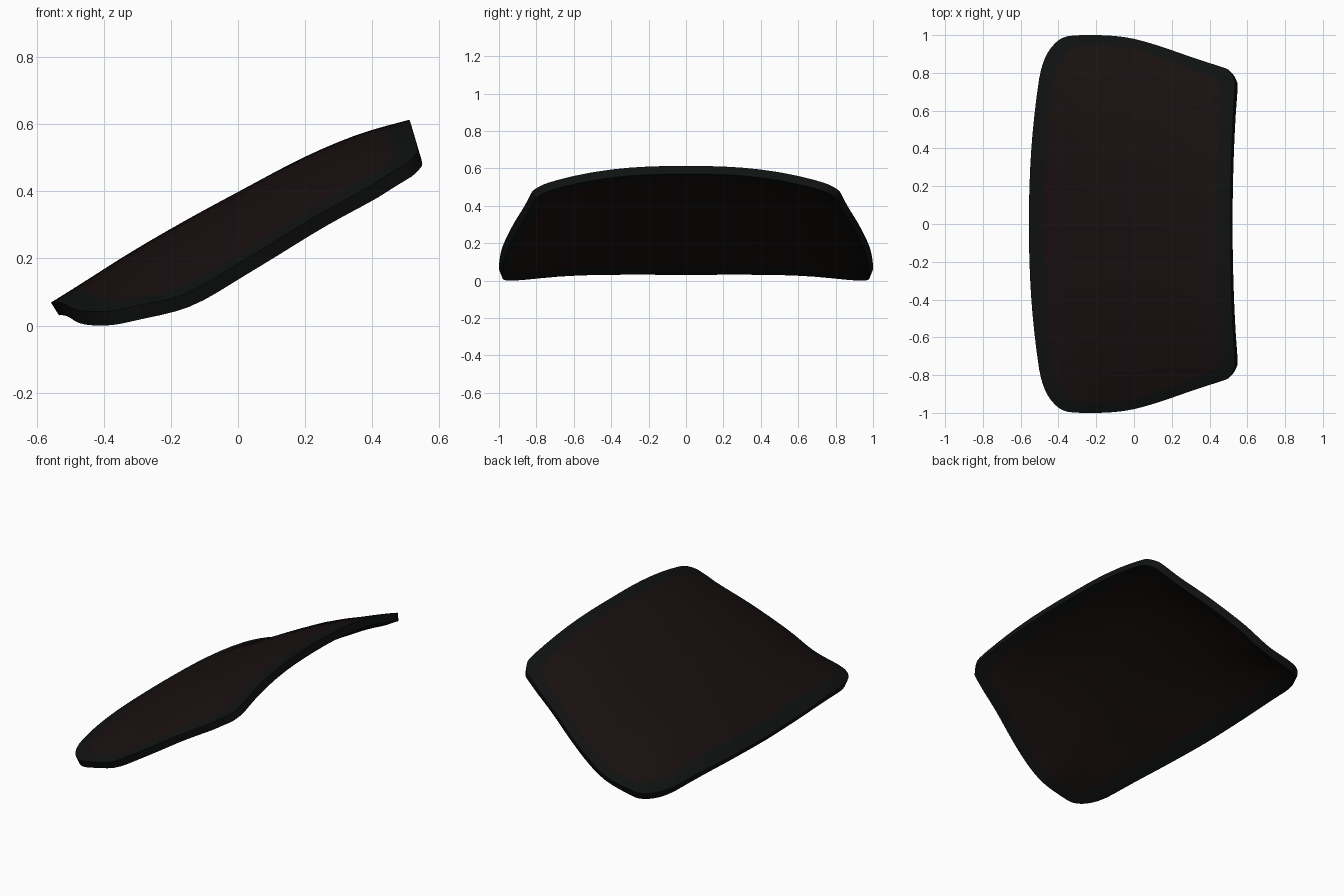
import bpy, bmesh

if "Cube" in bpy.data.objects:
    bpy.data.objects.remove(bpy.data.objects["Cube"])


def smooth_curve(pts, x):
    """Cubic Hermite interpolation through (x, value) points."""
    def slope(i):
        a, b = pts[max(i - 1, 0)], pts[min(i + 1, len(pts) - 1)]
        return (b[1] - a[1]) / (b[0] - a[0])
    x = min(max(x, pts[0][0]), pts[-1][0])
    i = 0
    while i < len(pts) - 2 and x > pts[i + 1][0]:
        i += 1
    h = pts[i + 1][0] - pts[i][0]
    t = (x - pts[i][0]) / h
    return ((2*t**3 - 3*t**2 + 1) * pts[i][1] + (t**3 - 2*t**2 + t) * h * slope(i)
            + (3*t**2 - 2*t**3) * pts[i + 1][1] + (t**3 - t**2) * h * slope(i + 1))


def material(name, rgb):
    m = bpy.data.materials.new(name)
    m.diffuse_color = (*rgb, 1)
    m.use_nodes = True
    m.node_tree.nodes["Principled BSDF"].inputs["Base Color"].default_value = m.diffuse_color
    return m


# Centre-line height, and how far the sheet droops towards its sides
CENTRE = [(-.558, .06), (-.47, .115), (-.32, .21), (-.16, .303), (0, .39),
          (.2, .495), (.36, .562), (.51, .605), (.56, .617)]
DROOP = [(-.558, .06), (-.47, .107), (-.32, .164), (-.16, .218), (0, .225),
         (.2, .242), (.38, .248), (.48, .217), (.54, .205)]


def height(x, y):
    return smooth_curve(CENTRE, x) - smooth_curve(DROOP, x) * abs(y) ** 2.5


# Half of the plan outline, from the lower edge round to the upper edge
HALF = [(-.557, 0), (-.554, .18), (-.545, .38), (-.527, .58), (-.502, .77),
        (-.482, .85), (-.458, .905), (-.42, .955), (-.375, .987), (-.32, .998),
        (-.24, 1), (-.16, .999), (-.08, .993), (0, .98), (.1, .953), (.2, .92),
        (.3, .885), (.4, .852), (.485, .824), (.508, .808), (.527, .775),
        (.535, .735), (.526, .6), (.517, .4), (.512, .2), (.51, 0)]
# Subdivide each span once with a Catmull-Rom midpoint
n = len(HALF)
fine = []
for i in range(n - 1):
    p0, p1, p2, p3 = (HALF[min(max(i + k, 0), n - 1)] for k in (-1, 0, 1, 2))
    if i == 0:
        p0 = (p2[0], -p2[1])
    if i == n - 2:
        p3 = (p1[0], -p1[1])
    fine += [p1, tuple((9 * (p1[k] + p2[k]) - p0[k] - p3[k]) / 16 for k in (0, 1))]
fine.append(HALF[-1])
outline = fine + [(x, -y) for x, y in reversed(fine[1:-1])]

# Concentric rings: border band outside, glass inside
BORDER = [(1, 1), (.93, .972), (.86, .945)]
GLASS = [(.86 * k / 9, .945 * k / 9) for k in range(8, 0, -1)]
bm = bmesh.new()
rings = [[bm.verts.new((x * sx, y * sy, height(x * sx, y * sy))) for x, y in outline]
         for sx, sy in BORDER + GLASS]
hub = bm.verts.new((0, 0, height(0, 0)))
count = len(outline)
for r in range(len(rings)):
    for i in range(count):
        j = (i + 1) % count
        if r + 1 < len(rings):
            f = bm.faces.new((rings[r][i], rings[r][j], rings[r + 1][j], rings[r + 1][i]))
        else:
            f = bm.faces.new((rings[r][i], rings[r][j], hub))
        f.material_index = 0 if r < len(BORDER) - 1 else 1
bm.normal_update()
if hub.normal.z < 0:
    bmesh.ops.reverse_faces(bm, faces=bm.faces[:])
mesh = bpy.data.meshes.new("windshield")
bm.to_mesh(mesh)
bm.free()
mesh.materials.append(material("black_border", (.005, .0055, .0055)))
mesh.materials.append(material("tinted_glass", (.010, .005, .005)))
shield = bpy.data.objects.new("windshield", mesh)
bpy.context.collection.objects.link(shield)

# Sheet thickness, grown inwards from the outer surface
bpy.context.view_layer.objects.active = shield
shield.select_set(True)
solid = shield.modifiers.new("thickness", 'SOLIDIFY')
solid.thickness = .045
solid.offset = -1
bpy.ops.object.modifier_apply(modifier=solid.name)
low = min(v.co.z for v in shield.data.vertices)
for v in shield.data.vertices:
    v.co.z -= low
bpy.ops.object.shade_smooth_by_angle(angle=.6)
